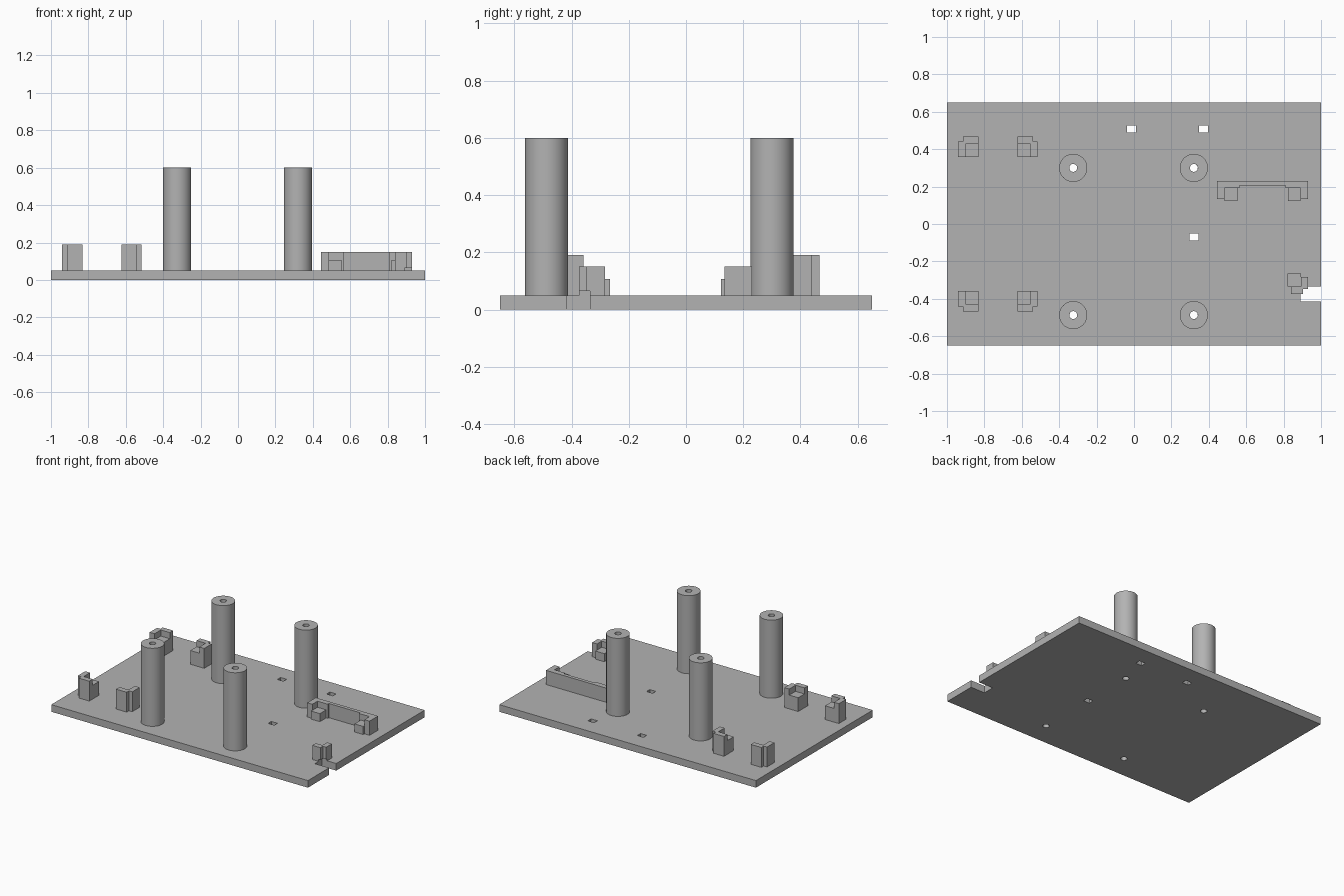
import bpy, bmesh, math
from mathutils import Vector

if "Cube" in bpy.data.objects:
    bpy.data.objects.remove(bpy.data.objects["Cube"])

GREY = (0.45, 0.45, 0.45, 1)
grey = bpy.data.materials.new("light grey plastic")
grey.use_nodes = True
grey.diffuse_color = GREY
grey.node_tree.nodes["Principled BSDF"].inputs["Base Color"].default_value = GREY

BASE = 0.05   # top of the plate


def finish(bm, name):
    bmesh.ops.recalc_face_normals(bm, faces=bm.faces)
    mesh = bpy.data.meshes.new(name)
    bm.to_mesh(mesh)
    bm.free()
    mesh.materials.append(grey)
    ob = bpy.data.objects.new(name, mesh)
    bpy.context.collection.objects.link(ob)
    return ob


def add_prism(bm, outline, z0, z1):
    face = bm.faces.new([bm.verts.new((x, y, z0)) for x, y in outline])
    new = bmesh.ops.extrude_face_region(bm, geom=[face])["geom"]
    top = [v for v in new if isinstance(v, bmesh.types.BMVert)]
    bmesh.ops.translate(bm, vec=(0, 0, z1 - z0), verts=top)


def rect(x0, x1, y0, y1):
    return [(x0, y0), (x1, y0), (x1, y1), (x0, y1)]


def cut(ob, cutter):
    mod = ob.modifiers.new("cut", 'BOOLEAN')
    mod.operation, mod.solver, mod.object = 'DIFFERENCE', 'EXACT', cutter
    cutter.hide_render = True
    cutter.hide_set(True)


# Base plate, with holes cut through it
bm = bmesh.new()
add_prism(bm, rect(-1, 1, -0.65, 0.65), 0, BASE)
plate = finish(bm, "base_plate")

posts = [(x, y) for x in (-0.325, 0.32) for y in (-0.487, 0.3)]
bm = bmesh.new()
for x, y in posts:
    ring = [(x + 0.021 * math.cos(a * math.tau / 32), y + 0.021 * math.sin(a * math.tau / 32))
            for a in range(32)]
    add_prism(bm, ring, -0.1, 0.1)
for x, y in ((-0.013, 0.508), (0.372, 0.508), (0.32, -0.07)):
    add_prism(bm, rect(x - 0.024, x + 0.024, y - 0.018, y + 0.018), -0.1, 0.1)
cut(plate, finish(bm, "hole_cutter"))

bm = bmesh.new()
add_prism(bm, rect(0.89, 1.1, -0.415, -0.335), -0.1, 0.065)
notch = finish(bm, "notch_cutter")
cut(plate, notch)

# Hollow round posts
for i, (x, y) in enumerate(posts):
    bm = bmesh.new()
    loop = [bm.verts.new((r, 0, z)) for r, z in
            ((0.021, BASE), (0.075, BASE), (0.075, 0.6), (0.021, 0.6))]
    edges = [bm.edges.new((loop[k], loop[(k + 1) % 4])) for k in range(4)]
    bmesh.ops.spin(bm, geom=loop + edges, axis=(0, 0, 1), cent=(0, 0, 0),
                   angle=math.tau, steps=64, use_duplicate=False)
    bmesh.ops.remove_doubles(bm, verts=bm.verts, dist=0.0005)
    post = finish(bm, f"post_{i + 1}")
    post.location = (x, y, 0)
    bpy.ops.object.select_all(action='DESELECT')
    post.select_set(True)
    bpy.context.view_layer.objects.active = post
    bpy.ops.object.shade_smooth_by_angle(angle=math.radians(35))


def corner_bracket(name, x, y, sx, sy, top, inset=0.0):
    """Seat with two lip walls; (x, y) is the outer corner, sx and sy point inward."""
    size, wall, chip = 0.108, 0.038, 0.026
    lip = [(0, chip), (chip, chip), (chip, 0), (size - inset, 0),
           (size - inset, wall), (wall, wall), (wall, size - inset), (0, size - inset)]
    bm = bmesh.new()
    add_prism(bm, [(x + sx * u, y + sy * v) for u, v in lip], BASE, top)
    seat = rect(wall, size, wall, size)
    add_prism(bm, [(x + sx * u, y + sy * v) for u, v in seat], BASE, top - 0.043)
    return finish(bm, name)


# Tall corner brackets at the left end of the plate
for side, sy in (("front", 1), ("back", -1)):
    corner_bracket(f"{side}_outer_bracket", -0.94, -0.467 * sy, 1, sy, 0.19)
    corner_bracket(f"{side}_inner_bracket", -0.515, -0.467 * sy, -1, sy, 0.19)

# Low corner bracket beside the notch
cut(corner_bracket("notch_bracket", 0.93, -0.373, -1, 1, 0.15, 0.018), notch)

# Long low bracket: one lip wall with a seat at each end
bm = bmesh.new()
mid = 0.6875
half = [(0.1225, 0.205), (0.1225, 0.192), (0.2025, 0.192), (0.2025, 0.135),
        (0.2425, 0.135), (0.2425, 0.23)]
outline = [(mid + x, y) for x, y in half] + [(mid - x, y) for x, y in reversed(half)]
add_prism(bm, outline, BASE, 0.15)
for s in (-1, 1):
    xs = sorted((mid + s * 0.135, mid + s * 0.2025))
    add_prism(bm, rect(xs[0], xs[1], 0.122, 0.192), BASE, 0.107)
finish(bm, "long_bracket")
